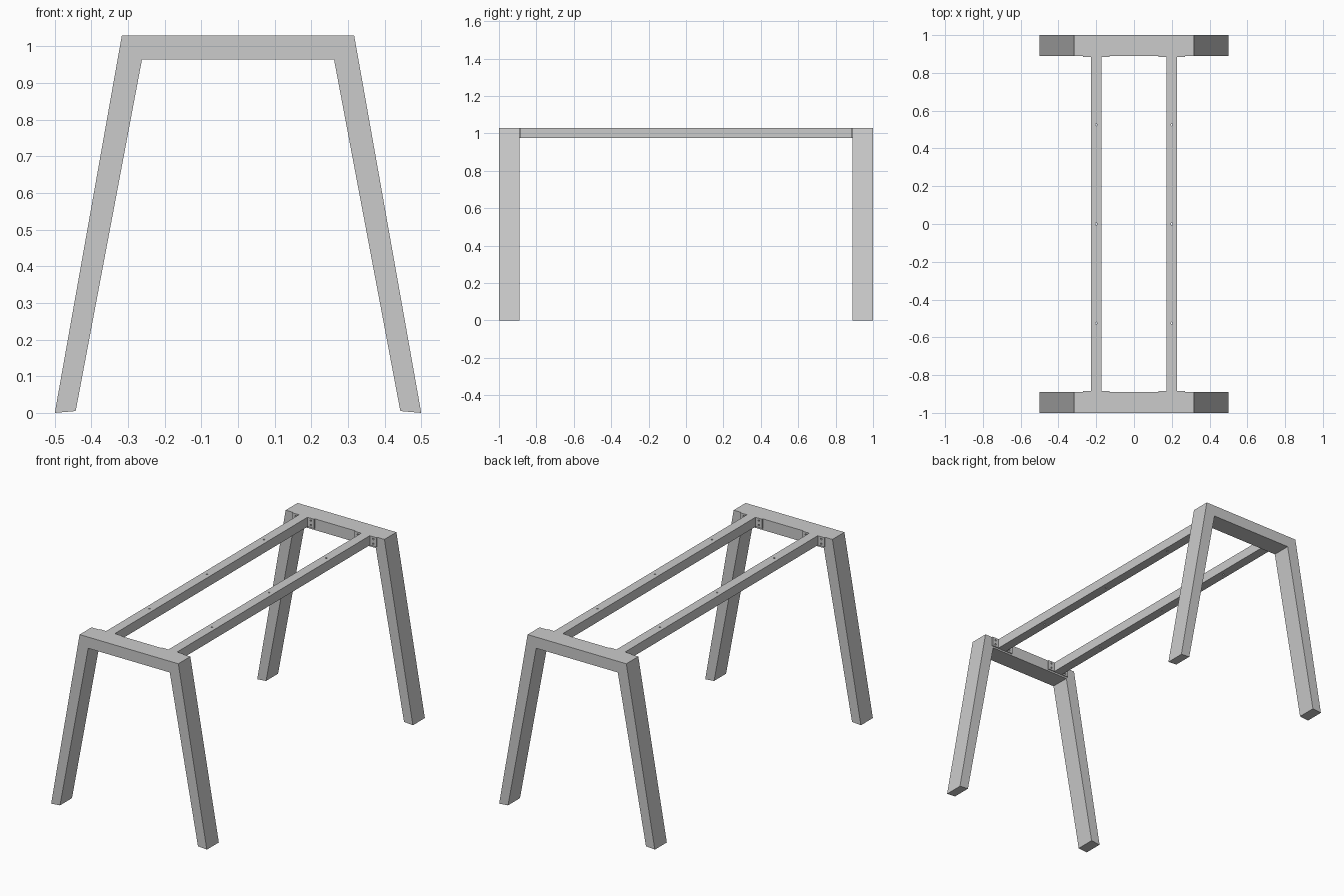
import bpy, bmesh
from mathutils import Matrix

if "Cube" in bpy.data.objects:
    bpy.data.objects.remove(bpy.data.objects["Cube"])

TOP = 1.03          # top of frames and rails
INNER_Y = 0.89      # inner face of each end frame
RAIL_X = 0.2        # rail centre line
PLATE_T = 0.006     # flange thickness


def finish(name, bm):
    bmesh.ops.recalc_face_normals(bm, faces=bm.faces)
    mesh = bpy.data.meshes.new(name)
    bm.to_mesh(mesh)
    bm.free()
    ob = bpy.data.objects.new(name, mesh)
    bpy.context.collection.objects.link(ob)
    return ob


def box(name, x0, x1, y0, y1, z0, z1):
    bm = bmesh.new()
    mat = Matrix.Translation(((x0 + x1) / 2, (y0 + y1) / 2, (z0 + z1) / 2))
    mat = mat @ Matrix.Diagonal((x1 - x0, y1 - y0, z1 - z0, 1))
    bmesh.ops.create_cube(bm, size=1, matrix=mat)
    return finish(name, bm)


def drill(ob, points, axis, radius, depth):
    """Cut round holes at the points along the given axis."""
    bm = bmesh.new()
    turn = Matrix.Rotation(1.5707963, 4, 'X') if axis == 'Y' else Matrix()
    for p in points:
        bmesh.ops.create_cone(bm, cap_ends=True, segments=16, radius1=radius,
                              radius2=radius, depth=depth,
                              matrix=Matrix.Translation(p) @ turn)
    cutter = finish("hole_cutter", bm)
    cutter.hide_render = True
    mod = ob.modifiers.new("holes", 'BOOLEAN')
    mod.operation, mod.solver, mod.object = 'DIFFERENCE', 'EXACT', cutter
    bpy.context.view_layer.objects.active = ob
    bpy.ops.object.modifier_apply(modifier=mod.name)
    bpy.data.objects.remove(cutter)


# End frames: splayed legs and crossbar as one extruded profile
half = [(0.317, TOP), (0.5, 0.0), (0.443, 0.005), (0.262, 0.965)]
profile = half + [(-x, z) for x, z in reversed(half)]
for name, y0, y1 in (("front_leg_frame", -1, -INNER_Y), ("back_leg_frame", INNER_Y, 1)):
    bm = bmesh.new()
    face = bm.faces.new([bm.verts.new((x, y0, z)) for x, z in profile])
    ext = bmesh.ops.extrude_face_region(bm, geom=[face])
    verts = [v for v in ext["geom"] if isinstance(v, bmesh.types.BMVert)]
    bmesh.ops.translate(bm, verts=verts, vec=(0, y1 - y0, 0))
    finish(name, bm)

# Long rails with screw holes, and drilled flanges at both ends
for side, sx in (("left", -1), ("right", 1)):
    cx = sx * RAIL_X
    end = INNER_Y - PLATE_T
    rail = box(side + "_rail", cx - 0.0275, cx + 0.0275, -end, end, TOP - 0.055, TOP)
    drill(rail, [(cx, y, TOP - 0.0275) for y in (-0.525, 0, 0.525)], 'Z', 0.005, 0.2)
    for where, sy in (("front", -1), ("back", 1)):
        ya, yb = sorted((sy * end, sy * INNER_Y))
        plate = box(f"{where}_{side}_flange", cx - 0.07, cx + 0.07, ya, yb, TOP - 0.055, TOP)
        drill(plate, [(cx + dx, sy * INNER_Y, z) for dx in (-0.049, 0.049)
                      for z in (TOP - 0.041, TOP - 0.014)], 'Y', 0.005, 0.05)
